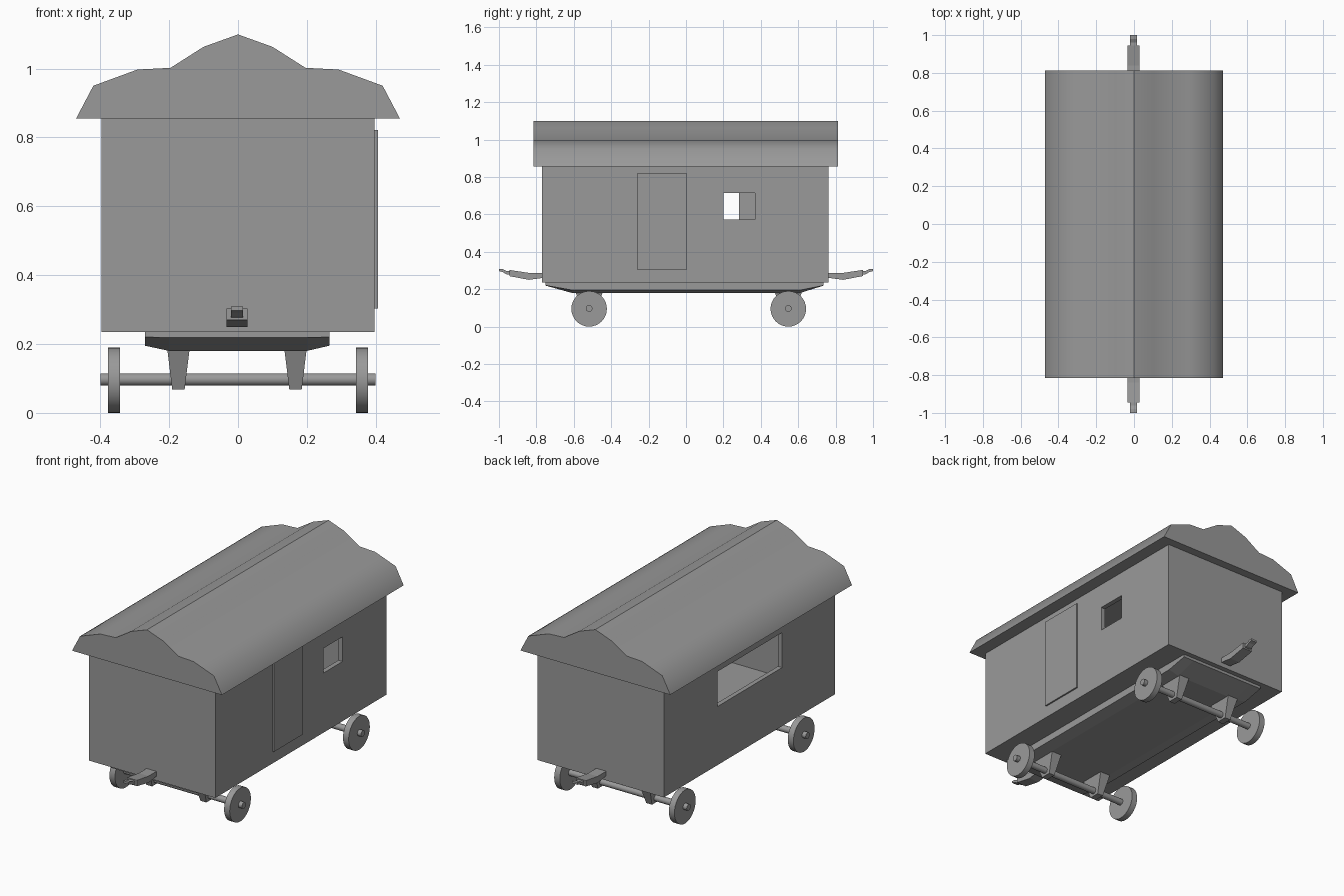
import bpy, bmesh
from math import pi, radians

if "Cube" in bpy.data.objects:
    bpy.data.objects.remove(bpy.data.objects["Cube"])

# Dark grey paint shared by all parts
grey = bpy.data.materials.new("dark_grey")
grey.diffuse_color = (0.32, 0.32, 0.32, 1)
grey.use_nodes = True
grey.node_tree.nodes["Principled BSDF"].inputs["Base Color"].default_value = grey.diffuse_color


def activate(ob):
    bpy.ops.object.select_all(action='DESELECT')
    ob.select_set(True)
    bpy.context.view_layer.objects.active = ob


def make(name, verts, faces, smooth=None):
    me = bpy.data.meshes.new(name)
    me.from_pydata(verts, [], faces)
    bm = bmesh.new()
    bm.from_mesh(me)
    bmesh.ops.recalc_face_normals(bm, faces=bm.faces)
    bm.to_mesh(me)
    bm.free()
    me.materials.append(grey)
    ob = bpy.data.objects.new(name, me)
    bpy.context.collection.objects.link(ob)
    if smooth:
        activate(ob)
        bpy.ops.object.shade_smooth_by_angle(angle=radians(smooth))
    return ob


def loft(name, sections, smooth=None):
    n = len(sections[0])
    verts = [v for s in sections for v in s]
    faces = [list(range(n)), list(range(len(verts) - n, len(verts)))]
    for k in range(len(sections) - 1):
        for i in range(n):
            j = (i + 1) % n
            faces.append([k * n + i, k * n + j, (k + 1) * n + j, (k + 1) * n + i])
    return make(name, verts, faces, smooth)


def box(name, x0, x1, y0, y1, z0, z1):
    return loft(name, [[(x0, y0, z), (x1, y0, z), (x1, y1, z), (x0, y1, z)] for z in (z0, z1)])


def cylinder(name, x0, x1, y, z, r, sides):
    bpy.ops.mesh.primitive_cylinder_add(vertices=sides, radius=r, depth=x1 - x0,
                                        location=((x0 + x1) / 2, y, z), rotation=(0, pi / 2, 0))
    ob = bpy.context.object
    ob.name = name
    ob.data.materials.append(grey)
    bpy.ops.object.shade_smooth_by_angle(angle=radians(30))
    return ob


# Hollow cabin with a small right window and a wide left window
cabin = box("cabin", -0.396, 0.397, -0.77, 0.763, 0.235, 0.855)
cutters = [box("room_cutter", -0.37, 0.37, -0.745, 0.738, 0.255, 0.85),
           box("right_window_cutter", 0.3, 0.45, 0.2, 0.37, 0.573, 0.713),
           box("left_window_cutter", -0.45, -0.3, -0.295, 0.283, 0.567, 0.765)]
for c in cutters:
    c.hide_render = True
    activate(cabin)
    m = cabin.modifiers.new("cut", 'BOOLEAN')
    m.operation, m.solver, m.object = 'DIFFERENCE', 'EXACT', c
    bpy.ops.object.modifier_apply(modifier=m.name)
    bpy.data.objects.remove(c)

# Door panel
box("door", 0.39, 0.406, -0.258, 0.003, 0.303, 0.822)

# Curved roof with a raised centre and a sharp ridge
half = [(0.1, 1.063), (0.196, 1.002), (0.292, 0.997), (0.42, 0.95), (0.47, 0.855)]
profile = [(-x, z) for x, z in reversed(half)] + [(0, 1.099)] + half
roof = loft("roof", [[(x, y, z) for x, z in profile] for y in (-0.815, 0.812)], smooth=50)
for e in roof.data.edges:
    if all(abs(roof.data.vertices[v].co.x) < 1e-4 for v in e.vertices):
        e.use_edge_sharp = True


# Tapered chassis pan
def pan_section(y, side_z, bottom_z):
    return [(-0.27, y, 0.237), (-0.27, y, side_z), (-0.2, y, bottom_z),
            (0.2, y, bottom_z), (0.265, y, side_z), (0.265, y, 0.237)]


loft("chassis", [pan_section(-0.75, 0.22, 0.219), pan_section(-0.61, 0.195, 0.18),
                 pan_section(0.61, 0.195, 0.18), pan_section(0.735, 0.22, 0.219)])

# Axles, wheels and axle brackets
for end, y in (("front", -0.518), ("rear", 0.547)):
    cylinder(end + "_axle", -0.4, 0.4, y, 0.097, 0.018, 16)
    for side, s in (("left", -1), ("right", 1)):
        xs = sorted((s * 0.342, s * 0.377))
        cylinder(f"{end}_{side}_wheel", xs[0], xs[1], y, 0.095, 0.095, 32)
        cx = s * 0.17 - 0.003
        loft(f"{end}_{side}_bracket",
             [[(cx - w, y - d, z), (cx + w, y - d, z), (cx + w, y + d, z), (cx - w, y + d, z)]
              for w, d, z in ((0.018, 0.03, 0.068), (0.033, 0.075, 0.19))])

# Bent tow bars with a hooked tongue at both ends
bar = [(0.752, 0.287), (0.84, 0.287), (0.945, 0.303), (0.945, 0.27), (0.84, 0.25), (0.752, 0.262)]
tongue = [(0.93, 0.297), (0.96, 0.297), (0.98, 0.307), (1.0, 0.309),
          (1.0, 0.297), (0.98, 0.291), (0.96, 0.28), (0.93, 0.275)]
for end, s in (("front", -1), ("rear", 1)):
    for name, pts, w in (("tow_bar", bar, 0.031), ("tow_tongue", tongue, 0.018)):
        loft(f"{end}_{name}", [[(x, s * y, z) for y, z in pts] for x in (-w - 0.003, w - 0.003)])
